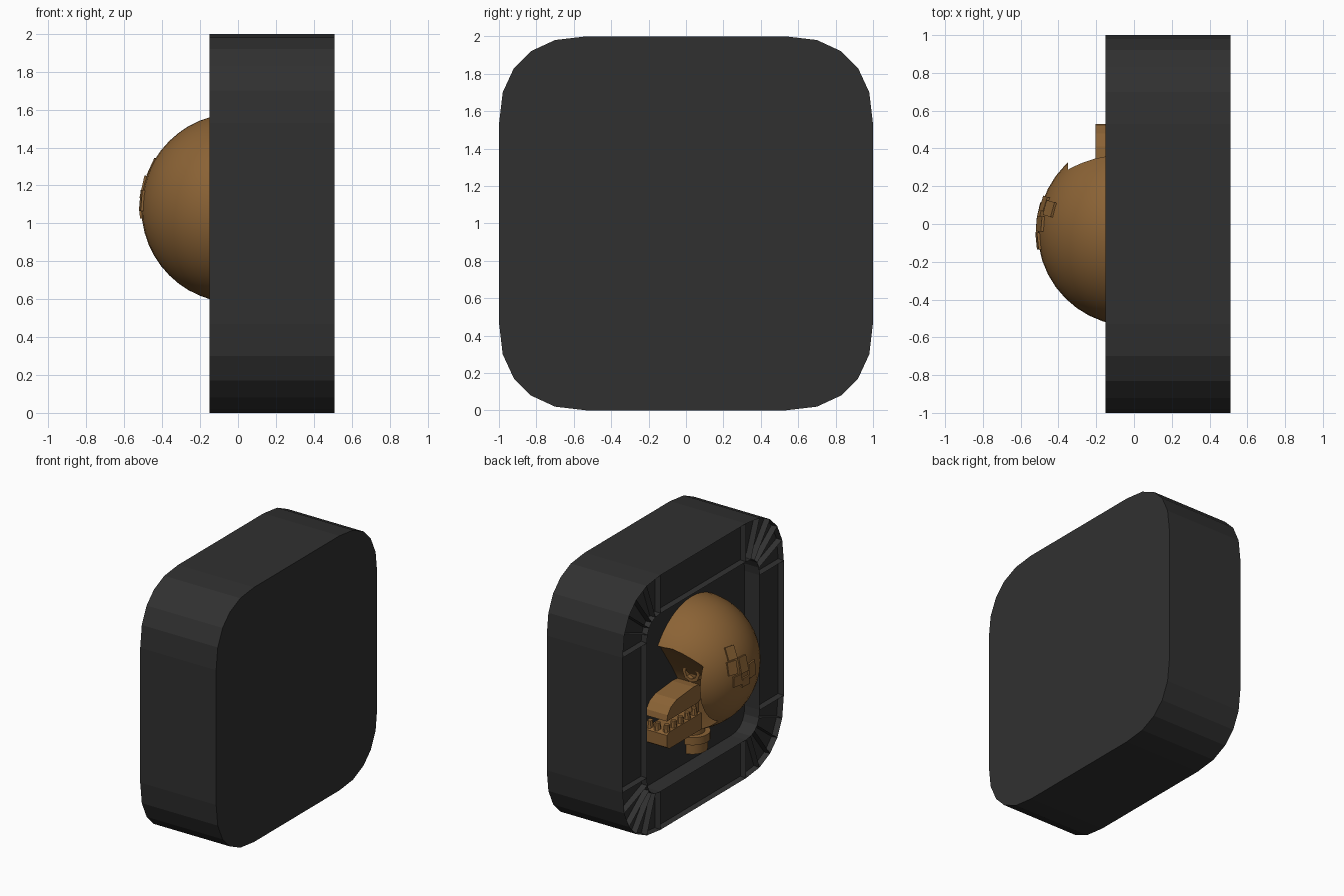
import bpy, bmesh, math
from mathutils import Vector, Matrix

if "Cube" in bpy.data.objects:
    bpy.data.objects.remove(bpy.data.objects["Cube"])


def material(name, col):
    m = bpy.data.materials.new(name)
    m.diffuse_color = (*col, 1)
    m.use_nodes = True
    m.node_tree.nodes["Principled BSDF"].inputs["Base Color"].default_value = m.diffuse_color
    return m


DARK = material("dark grey", (0.03, 0.03, 0.03))
BROWN = material("bone brown", (0.26, 0.125, 0.036))


def finish(bm, name, mat):
    bmesh.ops.recalc_face_normals(bm, faces=bm.faces)
    me = bpy.data.meshes.new(name)
    bm.to_mesh(me)
    bm.free()
    me.materials.append(mat)
    ob = bpy.data.objects.new(name, me)
    bpy.context.collection.objects.link(ob)
    return ob


def smooth(ob, angle=35):
    bpy.ops.object.select_all(action='DESELECT')
    ob.select_set(True)
    bpy.context.view_layer.objects.active = ob
    bpy.ops.object.shade_smooth_by_angle(angle=math.radians(angle))


def add_prism(bm, profile, x0, x1):
    """Extrude a (y, z) outline along x."""
    a = [bm.verts.new((x0, y, z)) for y, z in profile]
    b = [bm.verts.new((x1, y, z)) for y, z in profile]
    n = len(profile)
    bm.faces.new(a)
    bm.faces.new(b[::-1])
    for i in range(n):
        bm.faces.new((a[i], b[i], b[(i + 1) % n], a[(i + 1) % n]))


def prism(name, profile, x0, x1, mat=BROWN):
    bm = bmesh.new()
    add_prism(bm, profile, x0, x1)
    return finish(bm, name, mat)


# ---- rounded square block with a recessed face and sunken rim panels ----
corner = [(.53, 1.0), (.70, .98), (.83, .92), (.92, .83), (.98, .70), (1.0, .53)]


def outline(r):
    """Rounded square; r is the corner size (0.47 gives the outer edge)."""
    pts = []
    for k in range(4):
        c, s = (1, 0, -1, 0)[k], (0, -1, 0, 1)[k]
        for y, z in corner:
            y, z = .53 + (y - .53) * r / .47, .53 + (z - .53) * r / .47
            pts.append((c * y - s * z, s * y + c * z))
    return pts


bm = bmesh.new()
rings = []
for x, r in ((.51, .47), (-.15, .47), (-.15, .17), (-.02, .17)):
    rings.append([bm.verts.new((x, y, z + 1)) for y, z in outline(r)])
rim = []
for j in range(3):
    a, b = rings[j], rings[j + 1]
    for i in range(24):
        k = (i + 1) % 24
        f = bm.faces.new((a[i], a[k], b[k], b[i]))
        if j == 1:
            rim.append(f)
bm.faces.new(rings[0])
bm.faces.new(rings[3])
bmesh.ops.recalc_face_normals(bm, faces=bm.faces)
bmesh.ops.inset_individual(bm, faces=rim, thickness=.009, depth=-.045)
finish(bm, "block", DARK)

# ---- cranium: half sphere with the face hollow cut away ----
CENTRE = Vector((-.01, -.04, 1.08))
bm = bmesh.new()
bmesh.ops.create_uvsphere(bm, u_segments=40, v_segments=24, radius=.5,
                          matrix=Matrix.Translation(CENTRE))
cut = bmesh.ops.bisect_plane(bm, geom=bm.verts[:] + bm.edges[:] + bm.faces[:],
                             plane_co=(.03, 0, 0), plane_no=(1, 0, 0), clear_outer=True)
bmesh.ops.holes_fill(bm, edges=[e for e in bm.edges if e.is_boundary])
cranium = finish(bm, "cranium", BROWN)
cutter = prism("face_cutter", [(.7, 1.36), (.36, 1.35), (.19, 1.10), (.10, .95),
                               (.10, .4), (.7, .4)], -.35, .35)
cutter.hide_render = True
mod = cranium.modifiers.new("face", 'BOOLEAN')
mod.object = cutter
mod.operation = 'DIFFERENCE'
mod.solver = 'EXACT'
bpy.context.view_layer.objects.active = cranium
bpy.ops.object.modifier_apply(modifier="face")
bpy.data.objects.remove(cutter)
smooth(cranium)

# ---- small stepped plates on the temple ----
bm = bmesh.new()
for d, w, h in (((-.87, .24, .43), .08, .10), ((-.89, .28, .22), .08, .10),
                ((-.96, .08, .22), .08, .12), ((-.99, -.10, .08), .09, .11),
                ((-.95, .22, .02), .08, .08), ((-.98, .06, -.04), .08, .07)):
    n = Vector(d).normalized()
    t = Vector((0, 0, 1)).cross(n).normalized()
    basis = Matrix((t, n.cross(t), n)).transposed().to_4x4()
    bmesh.ops.create_cube(bm, size=1, matrix=Matrix.Translation(CENTRE + n * .488)
                          @ basis @ Matrix.Diagonal((w, h, .04, 1)))
finish(bm, "temple_plates", BROWN)

# ---- eye socket: hexagonal-looking ring facing forward ----
bm = bmesh.new()
levels = ((.075, .14), (.075, .225), (.05, .225), (.05, .19))
loops = []
for r, y in levels:
    loops.append([bm.verts.new((-.20 + r * math.cos(i * math.pi / 4), y,
                                1.13 + r * math.sin(i * math.pi / 4))) for i in range(8)])
for a, b in zip(loops, loops[1:]):
    for i in range(8):
        bm.faces.new((a[i], a[(i + 1) % 8], b[(i + 1) % 8], b[i]))
bm.faces.new(loops[0])
bm.faces.new(loops[-1])
finish(bm, "eye_socket", BROWN)

# ---- upper and lower jaw ----
prism("upper_jaw", [(.53, .865), (.52, .91), (.48, .96), (.41, .99), (.2, 1.01),
                    (.08, 1.0), (.08, .90), (.14, .865)], -.205, .02)
prism("lower_jaw", [(.53, .66), (.53, .755), (.50, .77), (.05, .77), (.02, .74),
                    (.02, .66), (.06, .64), (.50, .64)], -.205, .02)
prism("jaw_hinge", [(.03, .70), (.14, .70), (.14, .92), (.03, .92)], -.18, .02)

# ---- teeth along the side and front of the lower jaw ----
bm = bmesh.new()
spots = [(-.175, .49 - .085 * i) for i in range(5)] + [(-.10, .495), (-.035, .495)]
for x, y in spots:
    bmesh.ops.create_cone(bm, cap_ends=True, segments=8, radius1=.027, radius2=.02, depth=.06,
                          matrix=Matrix.Translation((x, y, .79)))
finish(bm, "teeth", BROWN)

# ---- neck bones ----
bm = bmesh.new()
for r, z0, z1 in ((.09, .50, .66), (.13, .45, .51), (.11, .37, .45)):
    bmesh.ops.create_cone(bm, cap_ends=True, segments=20, radius1=r, radius2=r, depth=z1 - z0,
                          matrix=Matrix.Translation((0, -.08, (z0 + z1) / 2)))
smooth(finish(bm, "neck_bones", BROWN))
